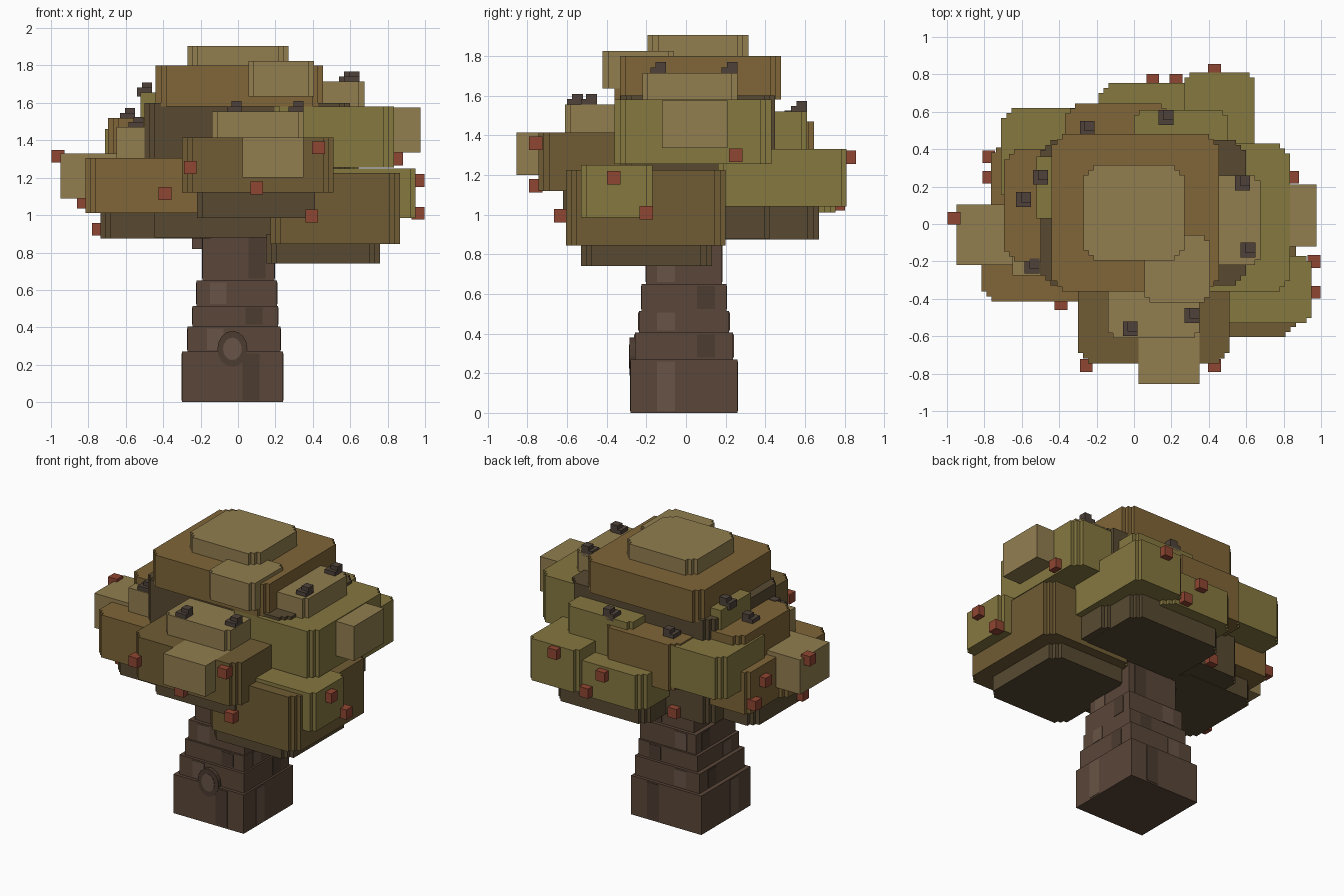
import bpy, bmesh, math

if "Cube" in bpy.data.objects:
    bpy.data.objects.remove(bpy.data.objects["Cube"])

def lin(h):
    c = [int(h[i:i + 2], 16) / 255 for i in (0, 2, 4)]
    return [((v + .055) / 1.055) ** 2.4 for v in c] + [1]

MATS = {}
for name, code in dict(tan="927E50", brown="806638", umber="705C34", olive="867840", shade="584A32",
                       bark="5A4638", bark_dark="4C3C30", bark_light="685446",
                       red="904632", twig="4E423A").items():
    MATS[name] = bpy.data.materials.new(name)
    MATS[name].diffuse_color = lin(code)

def prism(name, pts, z0, z1, mat):
    """Extrude a plan outline between two heights."""
    bm = bmesh.new()
    f = bm.faces.new([bm.verts.new((x, y, z0)) for x, y in pts])
    r = bmesh.ops.extrude_face_region(bm, geom=[f])
    bmesh.ops.translate(bm, vec=(0, 0, z1 - z0),
                        verts=[v for v in r["geom"] if isinstance(v, bmesh.types.BMVert)])
    bmesh.ops.recalc_face_normals(bm, faces=bm.faces[:])
    me = bpy.data.meshes.new(name)
    bm.to_mesh(me)
    bm.free()
    ob = bpy.data.objects.new(name, me)
    me.materials.append(MATS[mat])
    bpy.context.collection.objects.link(ob)
    return ob

def block(name, x0, x1, y0, y1, z0, z1, mat, steps=0, s=.027):
    """Box whose vertical corners are cut into small stairs."""
    cx, cy, hx, hy = (x0 + x1) / 2, (y0 + y1) / 2, (x1 - x0) / 2, (y1 - y0) / 2
    stair = [(hx, hy - steps * s)]
    for k in range(steps):
        stair += [(hx - (k + 1) * s, hy - (steps - k) * s),
                  (hx - (k + 1) * s, hy - (steps - k - 1) * s)]
    pts = []
    for sx, sy in ((1, 1), (-1, 1), (-1, -1), (1, -1)):
        c = [(cx + sx * a, cy + sy * b) for a, b in stair]
        pts += c if sx * sy > 0 else c[::-1]
    return prism(name, pts, z0, z1, mat)

def cube(name, x, y, z, h, mat):
    block(name, x - h, x + h, y - h, y + h, z - h, z + h, mat)

# trunk: stacked tiers, each a little slimmer, with a bark streak on every side
levels = (0, .27, .405, .515, .65, 1.1)
for i, h in enumerate((.27, .248, .228, .215, .192)):
    c, z0, z1 = -.03 + i * .008, levels[i], levels[i + 1]
    block(f"trunk_tier_{i}", c - h, c + h, -.01 - h, -.01 + h, z0, z1, "bark")
    w, o, e, m = .045, (-1) ** i * .1, h + .003, ("bark_dark", "bark_light")
    block(f"streak_front_back_{i}", c + o - w, c + o + w, -.01 - e, -.01 + e, z0 + .01, z1 - .01, m[i % 2])
    block(f"streak_sides_{i}", c - e, c + e, -o - w, -o + w, z0 + .01, z1 - .01, m[1 - i % 2])
block("branch_stub", -.245, 0, -.12, .12, .82, .95, "bark")

# knot on the trunk front
for n, r, d, m in (("knot_ring", .08, .285, "bark_dark"), ("knot_core", .05, .288, "bark_light")):
    pts = [(r * math.cos(a), 1.2 * r * math.sin(a)) for a in (math.tau * k / 16 for k in range(16))]
    k = prism(n, pts, 0, .06, m)
    k.rotation_euler = (math.pi / 2, 0, 0)
    k.location = (-.03, .06 - d, .285)

BOXES = []

def foliage(name, box, mat):
    w = min(box[1] - box[0], box[3] - box[2])
    block("foliage_" + name, *box, mat, 0 if w < .33 else 1 if w < .5 else 2)
    BOXES.append(box)

# central crown
foliage("core", (-.5, .6, -.33, .45, .88, 1.6), "shade")
foliage("crown_upper", (-.44, .455, -.36, .48, 1.58, 1.8), "brown")
foliage("crown_cap", (-.27, .27, -.195, .315, 1.7, 1.905), "tan")
foliage("crown_tuft", (.055, .405, -.42, -.06, 1.635, 1.825), "tan")

# masses growing out of the core: reach, side-to-side range, z range
SIDES = {
    "front": [("tan", .61, -.14, .35, 1.36, 1.555), ("umber", .745, -.3, .51, 1.12, 1.415),
              ("tan", .855, .025, .35, 1.2, 1.415), ("shade", .62, -.22, .44, .985, 1.15)],
    "left": [("olive", .52, .03, .36, 1.4, 1.655), ("brown", .695, -.2, .4, 1.25, 1.52),
             ("tan", .65, -.275, 0, 1.3, 1.47), ("olive", .71, .1, .62, 1.17, 1.46),
             ("brown", .815, -.415, .1, 1.01, 1.305), ("brown", .765, -.05, .41, 1.01, 1.3),
             ("tan", .95, -.22, .105, 1.09, 1.33), ("shade", .735, -.32, .3, .875, 1.1)],
    "back": [("brown", .645, -.37, .2, 1.15, 1.47), ("olive", .61, 0, .5, 1.25, 1.52),
             ("olive", .81, .27, .645, 1.04, 1.33), ("olive", .755, -.19, .35, 1.01, 1.25),
             ("shade", .67, -.16, .55, .875, 1.1)],
    "right": [("tan", .675, -.22, .26, 1.4, 1.715), ("olive", .835, -.36, .43, 1.255, 1.58),
              ("tan", .975, -.12, .21, 1.335, 1.575), ("olive", .95, -.53, -.17, .985, 1.25),
              ("umber", .865, -.605, .2, .845, 1.225), ("shade", .76, -.53, .13, .74, .9)],
}
for side, masses in SIDES.items():
    for i, (mat, reach, a, b, z0, z1) in enumerate(masses):
        sign = 1 if side in ("right", "back") else -1
        lo, hi = sorted((sign * reach, sign * reach * .2))
        plan = (lo, hi, a, b) if side in ("left", "right") else (a, b, lo, hi)
        foliage(f"{side}_{i}", plan + (z0, z1), mat)

# red fruit set on the outermost foliage face of each side: along, height
FRUIT = {"front": [(-.39, 1.115), (-.255, 1.255), (.1, 1.145), (.43, 1.36), (.395, .995)],
         "left": [(.03, 1.315), (.25, 1.2), (-.1, 1.07), (-.2, .925), (.36, 1.08)],
         "back": [(.1, 1.2), (.225, 1.055), (.43, 1.29), (-.24, .92)],
         "right": [(.25, 1.3), (-.365, 1.185), (-.2, 1.01)]}
for side, spots in FRUIT.items():
    ax = 0 if side in ("left", "right") else 1
    sign = 1 if side in ("right", "back") else -1
    for i, (t, z) in enumerate(spots):
        o = 2 - 2 * ax
        d = max(sign * b[2 * ax + (sign > 0)] for b in BOXES if b[o] < t < b[o + 1] and b[4] <= z <= b[5])
        p = [t, t]
        p[ax] = sign * (d + .012)
        cube(f"fruit_{side}_{i}", *p, z, .034, "red")

# dark twigs standing on whatever foliage top lies below them
for i, (x, y) in enumerate([(-.5, .25), (-.25, .51), (-.59, .13), (-.545, -.225), (.58, .22),
                            (.61, -.14), (-.02, -.56), (.31, -.49), (.17, .57)]):
    z = max(b[5] for b in BOXES if b[0] < x < b[1] and b[2] < y < b[3])
    block(f"twig_base_{i}", x - .04, x + .04, y - .04, y + .04, z - .02, z + .027, "twig")
    cube(f"twig_tip_{i}", x + .013, y + .013, z + .027, .027, "twig")

for m in bpy.data.materials:
    if m.users and not m.is_grease_pencil:
        m.use_nodes = True
        m.node_tree.nodes["Principled BSDF"].inputs["Base Color"].default_value = m.diffuse_color
